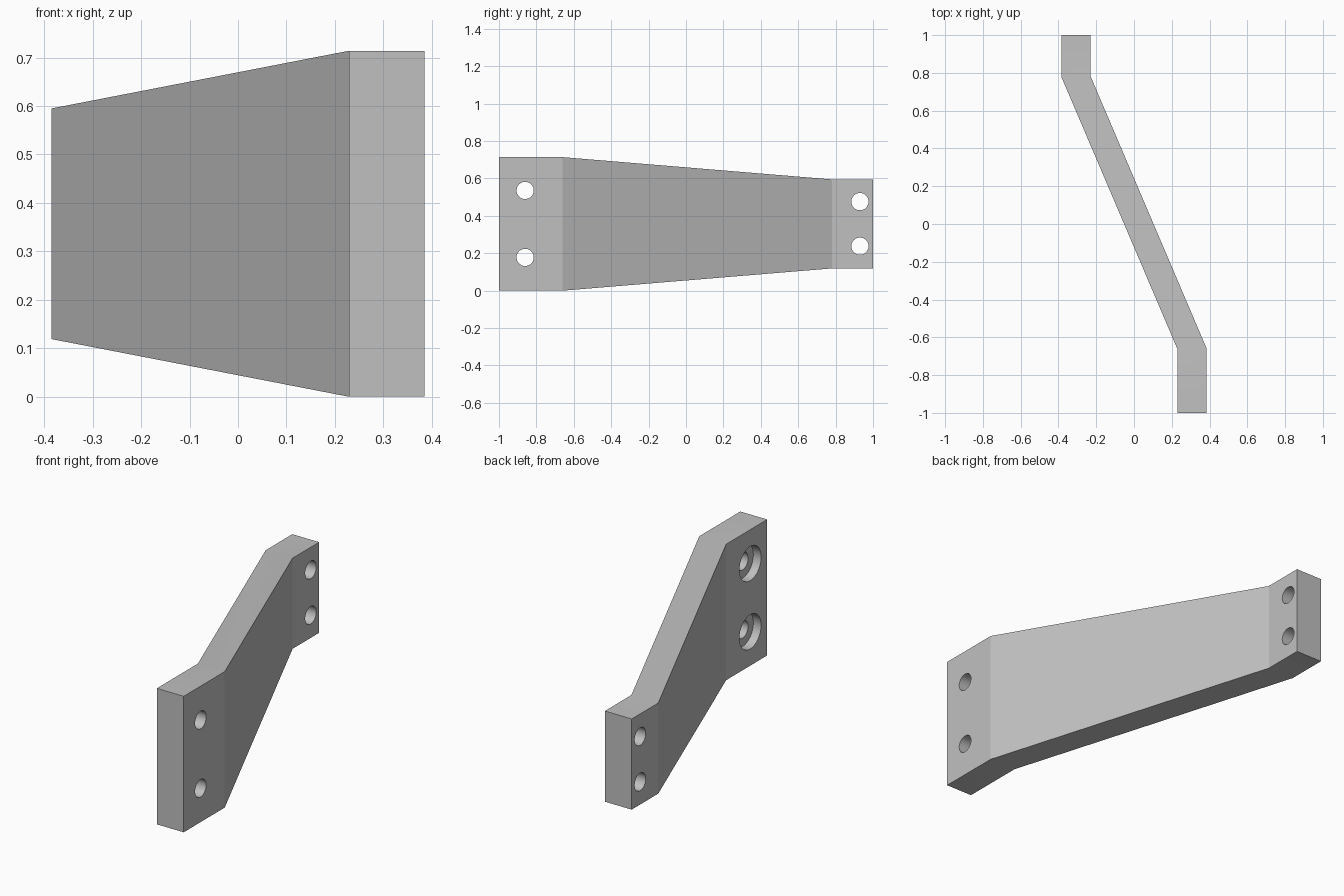
import bpy
import bmesh
from math import pi, radians

cube = bpy.data.objects.get("Cube")
if cube:
    bpy.data.objects.remove(cube, do_unlink=True)

grey = bpy.data.materials.new("plain grey")
grey.use_nodes = True
GREY = (0.53, 0.53, 0.53, 1)
grey.diffuse_color = GREY
grey.node_tree.nodes["Principled BSDF"].inputs["Base Color"].default_value = GREY

# Offset bracket: four stations along y, each (y, outer x, half height)
MID, THICK = 0.357, 0.156
stations = [(-1, 0.385, 0.357), (-0.66, 0.385, 0.357),
            (0.78, -0.229, 0.238), (1, -0.229, 0.238)]
bm = bmesh.new()
rings = []
for y, x, h in stations:
    corners = [(x - THICK, -h), (x, -h), (x, h), (x - THICK, h)]
    rings.append([bm.verts.new((cx, y, MID + cz)) for cx, cz in corners])
bm.faces.new(rings[0])
bm.faces.new(rings[-1][::-1])
for a, b in zip(rings, rings[1:]):
    for i in range(4):
        j = (i + 1) % 4
        bm.faces.new((a[i], b[i], b[j], a[j]))
bmesh.ops.recalc_face_normals(bm, faces=bm.faces)
mesh = bpy.data.meshes.new("bracket")
bm.to_mesh(mesh)
bm.free()
mesh.materials.append(grey)
bracket = bpy.data.objects.new("bracket", mesh)
bpy.context.collection.objects.link(bracket)


def drill(name, x, y, z, radius, depth):
    """Cut a round hole along x, centred on the given point."""
    bpy.ops.mesh.primitive_cylinder_add(vertices=32, radius=radius, depth=depth,
                                        location=(x, y, z), rotation=(0, pi / 2, 0))
    cutter = bpy.context.object
    cutter.name = name
    cutter.data.materials.append(grey)
    cutter.hide_render = True
    cutter.hide_viewport = True
    cutter.display_type = 'WIRE'
    cut = bracket.modifiers.new(name, 'BOOLEAN')
    cut.operation = 'DIFFERENCE'
    cut.solver = 'EXACT'
    cut.object = cutter


# Bolt holes in both end plates, counterbored on the inner face of the tall one
BORE_DEPTH = 0.045
for side in (-1, 1):
    drill("tall_end_hole", 0.307, -0.86, MID + side * 0.179, 0.046, 0.4)
    drill("tall_end_counterbore", 0.229 + BORE_DEPTH - 0.1, -0.86,
          MID + side * 0.179, 0.09, 0.2)
    drill("short_end_hole", -0.307, 0.93, MID + side * 0.119, 0.046, 0.4)

# Bake the cuts and remove the cutters
bpy.context.view_layer.update()
cut_mesh = bpy.data.meshes.new_from_object(
    bracket.evaluated_get(bpy.context.evaluated_depsgraph_get()))
cutters = [m.object for m in bracket.modifiers]
bracket.modifiers.clear()
bracket.data = cut_mesh
for cutter in cutters:
    bpy.data.objects.remove(cutter, do_unlink=True)

# Round hole walls, crisp plate edges
bpy.ops.object.select_all(action='DESELECT')
bracket.select_set(True)
bpy.context.view_layer.objects.active = bracket
bpy.ops.object.shade_smooth_by_angle(angle=radians(18))
